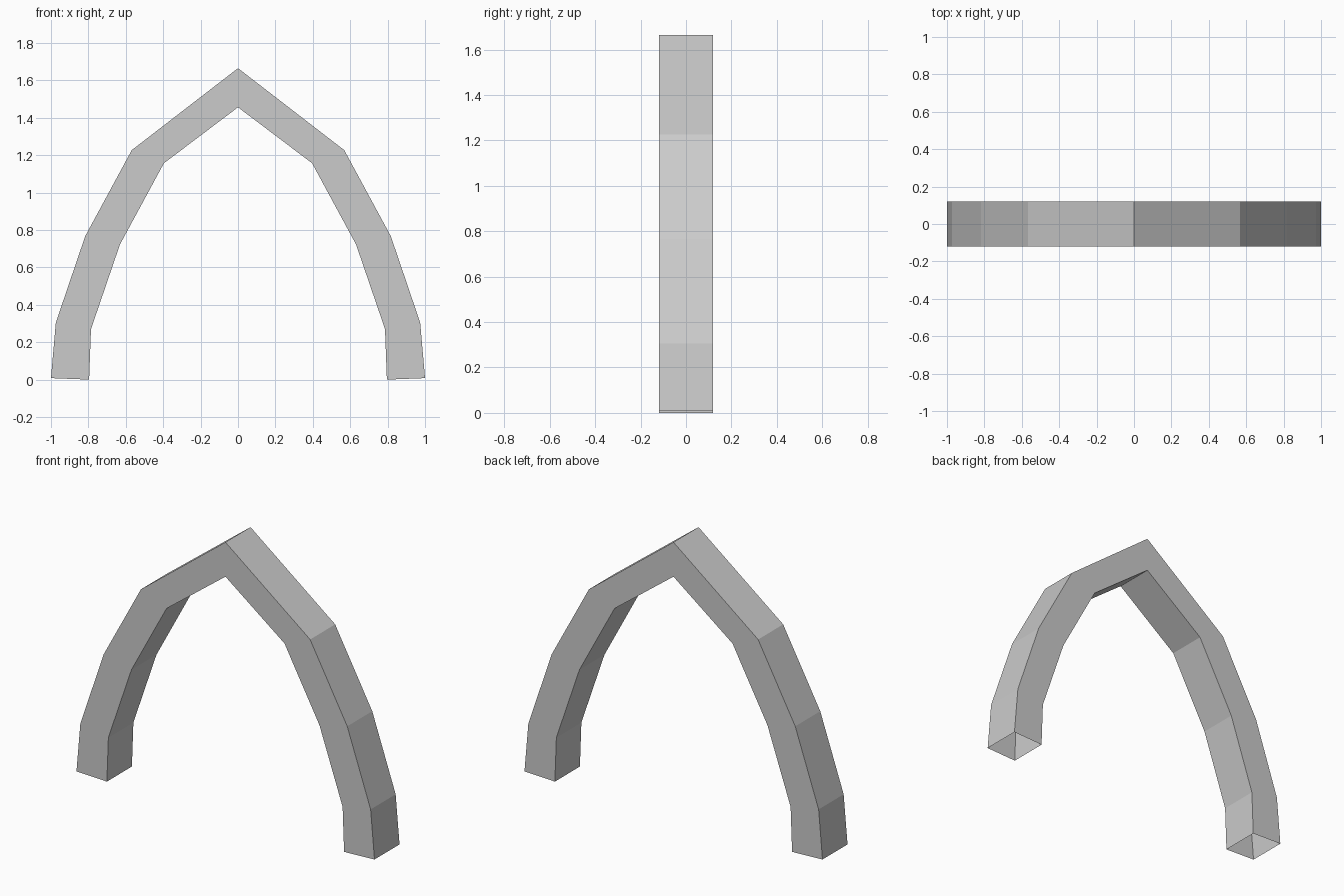
import bpy, bmesh

if "Cube" in bpy.data.objects:
    bpy.data.objects.remove(bpy.data.objects["Cube"])

HALF_DEPTH = 0.12
# Right half of the arch, foot to peak: outer and inner outlines in (x, z)
OUTER = [(1.0, 0.008), (0.974, 0.305), (0.817, 0.767), (0.568, 1.227), (0, 1.665)]
INNER = [(0.796, 0.0), (0.786, 0.27), (0.631, 0.723), (0.396, 1.157), (0, 1.456)]


def full(side):
    # Mirror the half outline across x = 0, sharing the peak
    return side + [(-x, z) for x, z in reversed(side[:-1])]


# Rectangular section swept along the pointed arch, open at both feet
bm = bmesh.new()
rings = []
for (ox, oz), (ix, iz) in zip(full(OUTER), full(INNER)):
    rings.append([bm.verts.new(p) for p in (
        (ox, -HALF_DEPTH, oz), (ox, HALF_DEPTH, oz),
        (ix, HALF_DEPTH, iz), (ix, -HALF_DEPTH, iz))])
for a, b in zip(rings, rings[1:]):
    for i in range(4):
        j = (i + 1) % 4
        bm.faces.new((a[i], a[j], b[j], b[i]))
bmesh.ops.recalc_face_normals(bm, faces=bm.faces)

mesh = bpy.data.meshes.new("pointed_arch")
bm.to_mesh(mesh)
bm.free()
arch = bpy.data.objects.new("pointed_arch", mesh)
bpy.context.collection.objects.link(arch)
